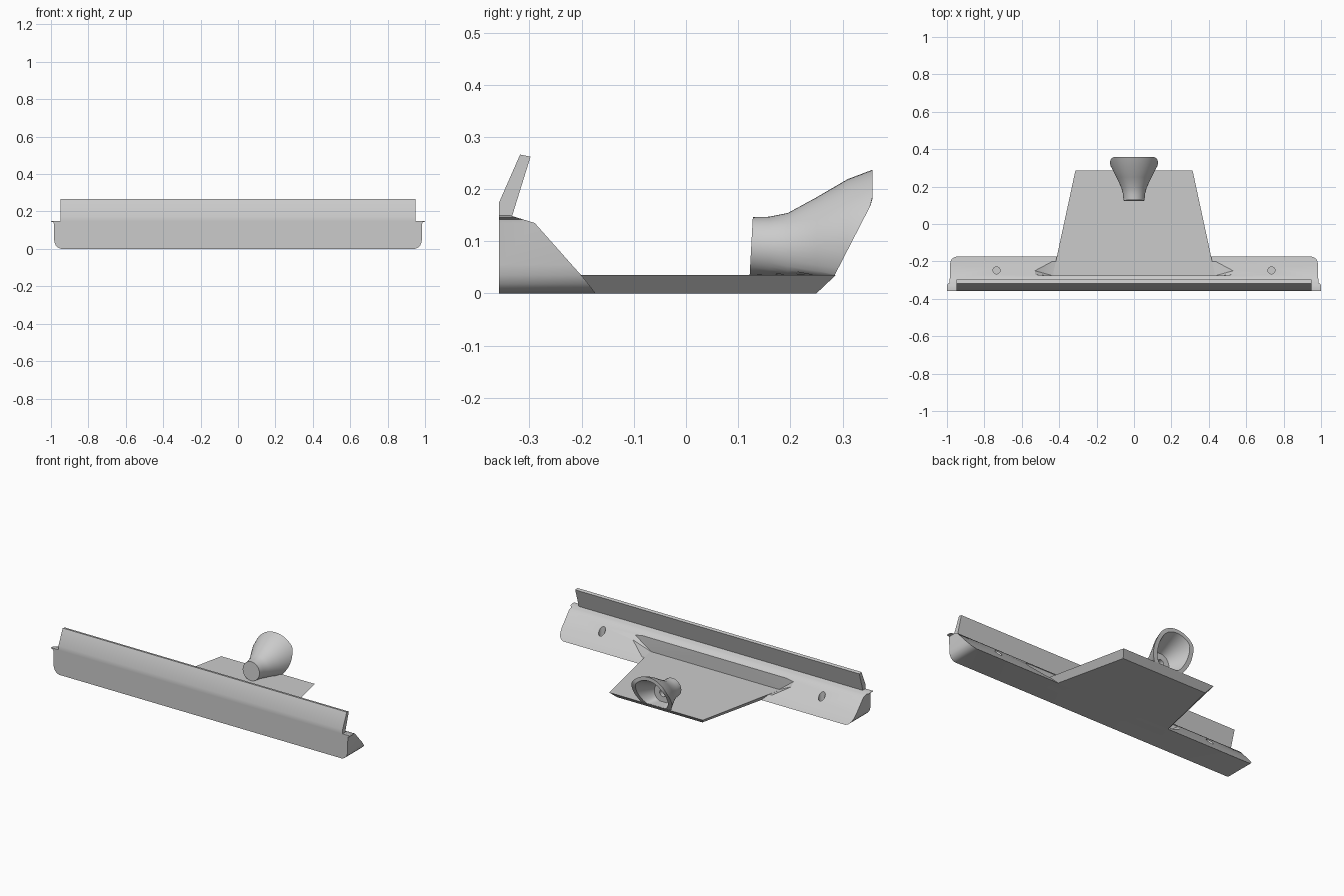
import bpy, bmesh, math

if "Cube" in bpy.data.objects:
    bpy.data.objects.remove(bpy.data.objects["Cube"])

GREY = (0.6, 0.6, 0.6, 1)
metal = bpy.data.materials.new("plain grey")
metal.use_nodes = True
metal.diffuse_color = GREY
metal.node_tree.nodes["Principled BSDF"].inputs["Base Color"].default_value = GREY


def finish(name, bm):
    """Turn a bmesh into a shaded, coloured object."""
    bmesh.ops.recalc_face_normals(bm, faces=bm.faces)
    mesh = bpy.data.meshes.new(name)
    bm.to_mesh(mesh)
    bm.free()
    obj = bpy.data.objects.new(name, mesh)
    bpy.context.collection.objects.link(obj)
    mesh.materials.append(metal)
    select(obj)
    bpy.ops.object.shade_smooth_by_angle(angle=math.radians(32))
    return obj


def select(obj):
    bpy.ops.object.select_all(action='DESELECT')
    obj.select_set(True)
    bpy.context.view_layer.objects.active = obj


def loft(name, rings):
    """Skin a list of equal-sized closed rings and cap both ends."""
    bm = bmesh.new()
    rows = [[bm.verts.new(p) for p in ring] for ring in rings]
    n = len(rows[0])
    for a, b in zip(rows, rows[1:]):
        for i in range(n):
            j = (i + 1) % n
            bm.faces.new((a[i], a[j], b[j], b[i]))
    bm.faces.new(rows[0])
    bm.faces.new(rows[-1])
    return finish(name, bm)


def trapezoid(front_w, back_w, front_y, back_y, z):
    return [(-front_w, front_y, z), (front_w, front_y, z),
            (back_w, back_y, z), (-back_w, back_y, z)]


def cut(target, cutter):
    cutter.hide_render = True
    mod = target.modifiers.new("cut", 'BOOLEAN')
    mod.operation = 'DIFFERENCE'
    mod.solver = 'EXACT'
    mod.object = cutter
    select(target)
    bpy.ops.object.modifier_apply(modifier=mod.name)
    bpy.data.objects.remove(cutter)


# Long wedge-shaped bar: half width and back edge at each height
FRONT = -0.358
levels = [(0, .945, -.173), (.006, .961, -.178), (.018, .974, -.187),
          (.035, .981, -.201), (.055, .984, -.219), (.135, .985, -.29),
          (.142, .986, -.313), (.145, .998, -.323), (.15, 1, -.338)]
bar = loft("blade_bar", [trapezoid(w, w, FRONT, y, z) for z, w, y in levels])

# Recess in the back slope where the plate enters
bm = bmesh.new()
for s in (-1, 1):
    for p in [(.425, -.279, .033), (.435, -.2, .033), (.435, -.1, .033),
              (.53, -.25, .09), (.53, -.27, .113), (.53, -.272, .2), (.53, -.1, .2)]:
        bm.verts.new((s * p[0], p[1], p[2]))
bmesh.ops.convex_hull(bm, input=bm.verts)
cut(bar, finish("recess_cutter", bm))


def circle(x, y, z, r, n=24):
    return [(x + r * math.cos(math.tau * i / n), y + r * math.sin(math.tau * i / n), z)
            for i in range(n)]


# Blind bolt holes
for x in (-.735, .735):
    cut(bar, loft("hole_cutter", [circle(x, -.248, z, .019) for z in (.03, .2)]))
select(bar)
bpy.ops.object.shade_smooth_by_angle(angle=math.radians(32))

# Leaning lip above the bar
lip_profile = [(FRONT, .148), (FRONT, .175), (-.318, .266), (-.298, .262), (-.334, .146)]
loft("upper_lip", [[(x, y, z) for y, z in lip_profile] for x in (-.95, .95)])

# Flat plate with undercut edges
loft("base_plate", [trapezoid(.40, .285, -.25, .25, 0),
                    trapezoid(.435, .313, -.279, .287, .035)])

# Horn-shaped socket, cut obliquely at its mouth
FLOOR = 0.034
outer = [(.122, .056, .09), (.16, .059, .088), (.195, .068, .086),
         (.25, .094, .09), (.31, .125, .094), (.36, .14, .098)]
inner = [(.15, .05, .09), (.22, .058, .09), (.36, .118, .098)]


def section(stations, y):
    """Radius and centre height of the horn at y."""
    for a, b in zip(stations, stations[1:]):
        if y <= b[0]:
            break
    t = (y - a[0]) / (b[0] - a[0])
    return a[1] + t * (b[1] - a[1]), a[2] + t * (b[2] - a[2])


def mouth(z):
    return min(.357, .285 + .515 * (z - .035))


def horn_ring(stations, y, limit=True, floor=FLOOR, n=48):
    ring = []
    for i in range(n):
        a = math.tau * i / n
        yy = y
        for _ in range(8):
            r, c = section(stations, yy)
            z = max(floor, c + r * math.cos(a))
            yy = min(y, mouth(z)) if limit else y
        # Leave the front end slightly raked
        rake = .006 * (z - FLOOR) / .11 if y < .13 else 0
        ring.append((r * math.sin(a), yy + rake, z))
    return ring


def bore_ring(y, r, n=48):
    return [(r * math.sin(math.tau * i / n), y, .09 + r * math.cos(math.tau * i / n))
            for i in range(n)]


rings = [horn_ring(outer, s[0]) for s in outer]
rings += [horn_ring(inner, y, floor=.037) for y in (.36, .28, .22)]
rings += [bore_ring(.22, .022), bore_ring(.16, .022)]
loft("horn_socket", rings)
